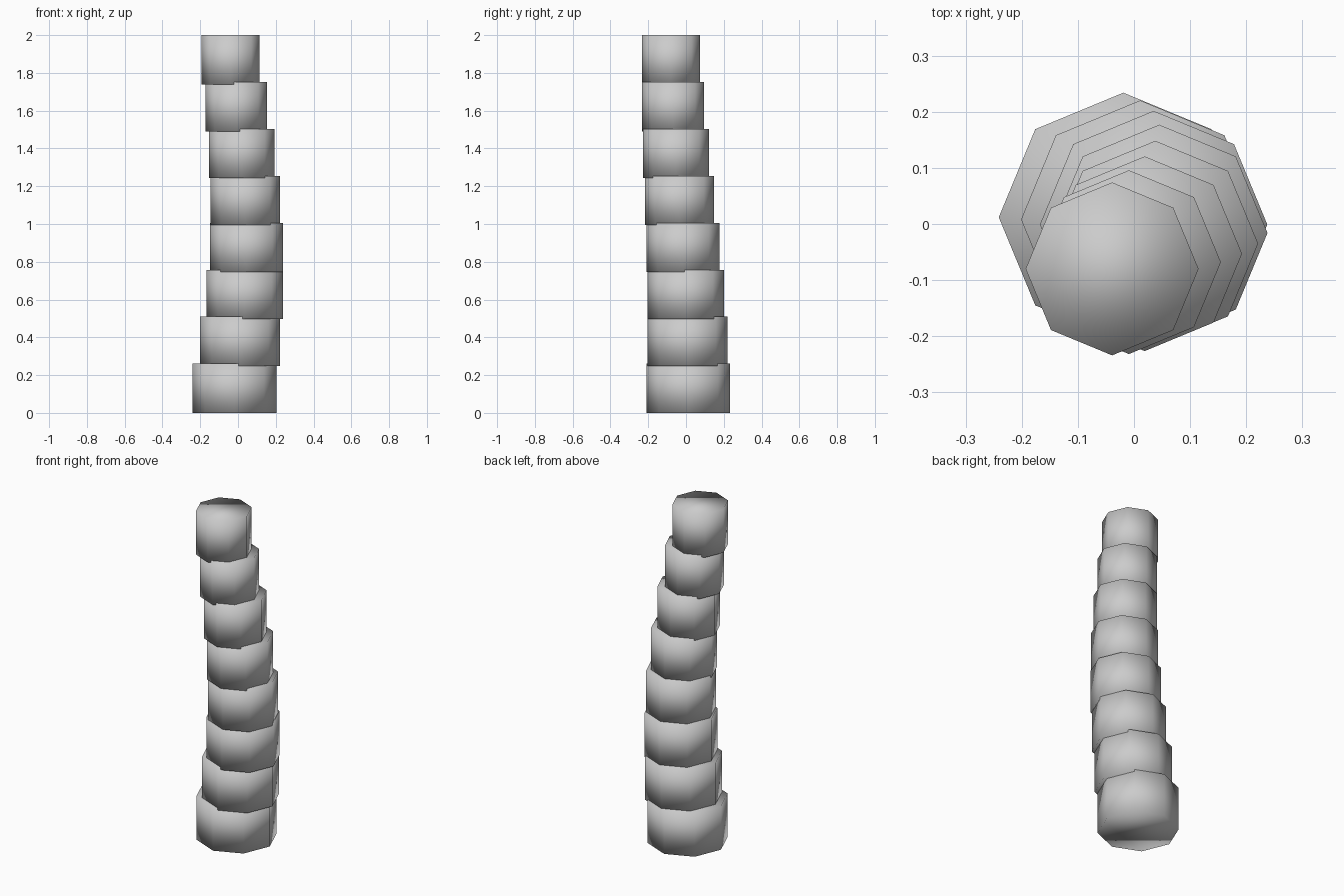
import bpy

if "Cube" in bpy.data.objects:
    bpy.data.objects.remove(bpy.data.objects["Cube"])

# Leaning trunk: stacked eight-sided drums, each slightly narrower and overlapping the one below
HEIGHT = 0.2605
STEP = (2.0 - HEIGHT) / 7
centres = [(-0.019, 0.012), (0.011, 0.008), (0.035, -0.001), (0.045, -0.016),
           (0.038, -0.035), (0.019, -0.053), (-0.009, -0.068), (-0.039, -0.080)]


def drum(index, x, y):
    radius = 0.222 - 0.0097 * index
    bpy.ops.mesh.primitive_cylinder_add(
        vertices=8, radius=radius, depth=HEIGHT,
        location=(x, y, index * STEP + HEIGHT / 2))
    obj = bpy.context.object
    obj.name = f"trunk_segment_{index + 1}"
    # Soft shading across the caps as well as the sides
    bpy.ops.object.shade_smooth()


for i, (cx, cy) in enumerate(centres):
    drum(i, cx, cy)
